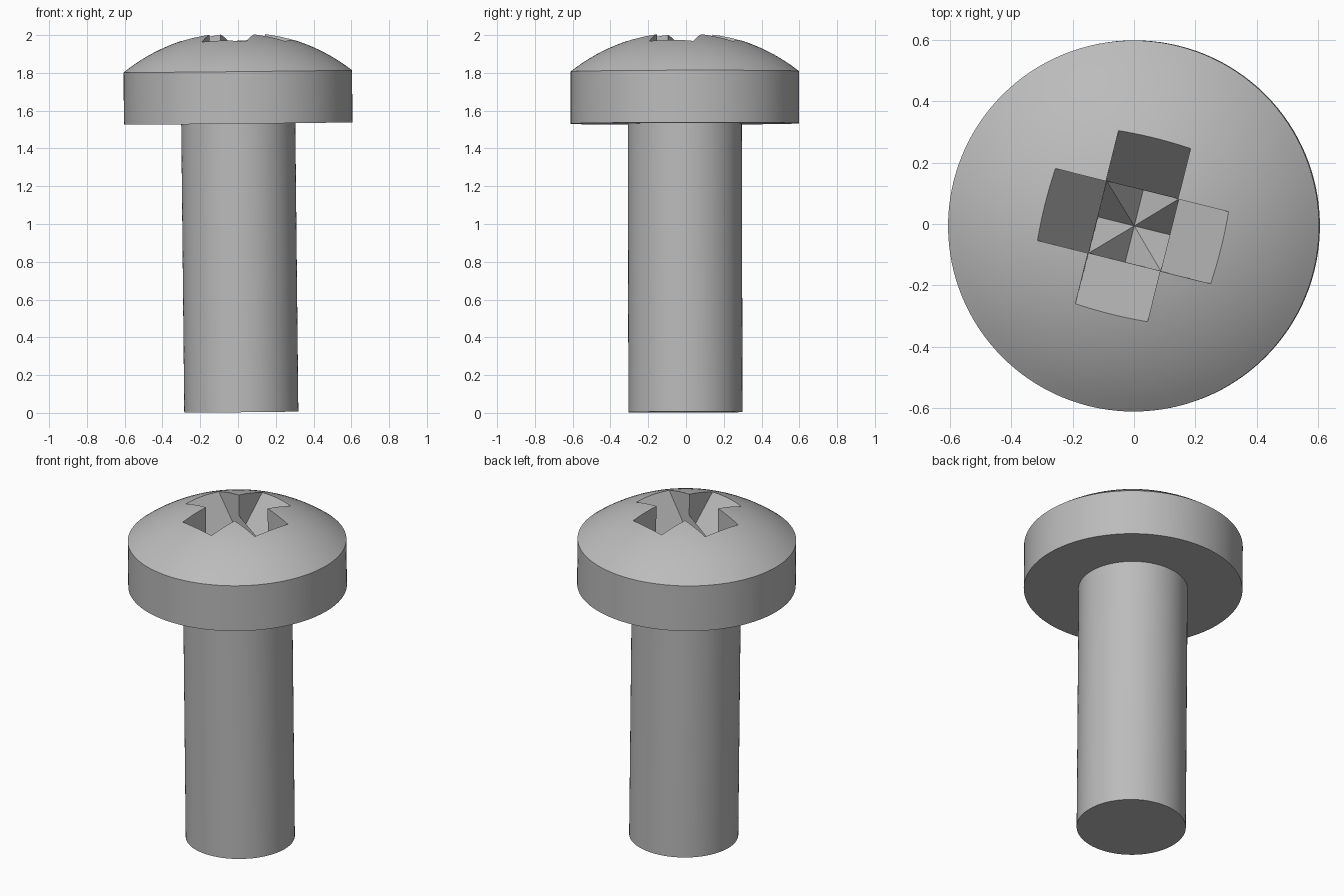
import bpy, bmesh, math
from mathutils import Matrix

cube = bpy.data.objects.get("Cube")
if cube:
    bpy.data.objects.remove(cube, do_unlink=True)

SEGMENTS = 128
HEAD_R, SHAFT_R = 0.605, 0.302
HEAD_LOW, RIM = 1.528, 1.804
DOME_R = 0.975                     # radius of the domed top
SLOT_HALF, SLOT_REACH, SLOT_SLOPE = 0.121, 0.296, math.radians(52)

steel = bpy.data.materials.new("grey_steel")
steel.use_nodes = True
colour = (0.5, 0.5, 0.5, 1)
steel.diffuse_color = colour
steel.node_tree.nodes["Principled BSDF"].inputs["Base Color"].default_value = colour


def make_object(name, bm):
    bmesh.ops.recalc_face_normals(bm, faces=bm.faces)
    mesh = bpy.data.meshes.new(name)
    bm.to_mesh(mesh)
    bm.free()
    mesh.materials.append(steel)
    obj = bpy.data.objects.new(name, mesh)
    bpy.context.collection.objects.link(obj)
    return obj


# Screw body: one turned profile of shaft, flange and dome
rim_angle = math.asin(HEAD_R / DOME_R)
dome_mid = RIM - DOME_R * math.cos(rim_angle)
profile = [(0, 0), (SHAFT_R, 0), (SHAFT_R, HEAD_LOW), (HEAD_R, HEAD_LOW)]
steps = 16
for i in range(steps + 1):
    a = rim_angle * (1 - i / steps)
    profile.append((DOME_R * math.sin(a), dome_mid + DOME_R * math.cos(a)))

bm = bmesh.new()
verts = [bm.verts.new((r, 0, z)) for r, z in profile]
edges = [bm.edges.new(pair) for pair in zip(verts, verts[1:])]
bmesh.ops.spin(bm, geom=verts + edges, axis=(0, 0, 1), cent=(0, 0, 0),
               steps=SEGMENTS, angle=math.tau)
bmesh.ops.remove_doubles(bm, verts=bm.verts, dist=0.0001)
screw = make_object("screw_body", bm)

# Cross recess: two V-shaped wedges at right angles, cut out of the dome
edge_z = dome_mid + math.sqrt(DOME_R ** 2 - SLOT_REACH ** 2)
tip_z = edge_z - SLOT_REACH * math.tan(SLOT_SLOPE)
top_z = 2.2
wide = (top_z - tip_z) / math.tan(SLOT_SLOPE)
for turn in (0, 90):
    bm = bmesh.new()
    wedge = [bm.verts.new((x, -SLOT_HALF, z))
             for x, z in ((0, tip_z), (wide, top_z), (-wide, top_z))]
    face = bm.faces.new(wedge)
    extruded = bmesh.ops.extrude_face_region(bm, geom=[face])["geom"]
    bmesh.ops.translate(bm, vec=(0, 2 * SLOT_HALF, 0),
                        verts=[v for v in extruded if isinstance(v, bmesh.types.BMVert)])
    bm.transform(Matrix.Rotation(math.radians(turn - 14), 4, "Z"))
    cutter = make_object("slot_cutter", bm)
    cutter.hide_render = True
    cut = screw.modifiers.new("slot", "BOOLEAN")
    cut.operation, cut.solver, cut.object = "DIFFERENCE", "EXACT", cutter
    bpy.context.view_layer.objects.active = screw
    bpy.ops.object.modifier_apply(modifier=cut.name)
    bpy.data.objects.remove(cutter, do_unlink=True)

# Smooth the turned surfaces and keep the edges crisp
bpy.ops.object.select_all(action="DESELECT")
screw.select_set(True)
bpy.context.view_layer.objects.active = screw
bpy.ops.object.shade_smooth_by_angle(angle=math.radians(20))

# The whole screw leans very slightly
screw.rotation_euler = (0.002, -0.0105, 0)
screw.location = (0.0175, -0.003, 0.004)
